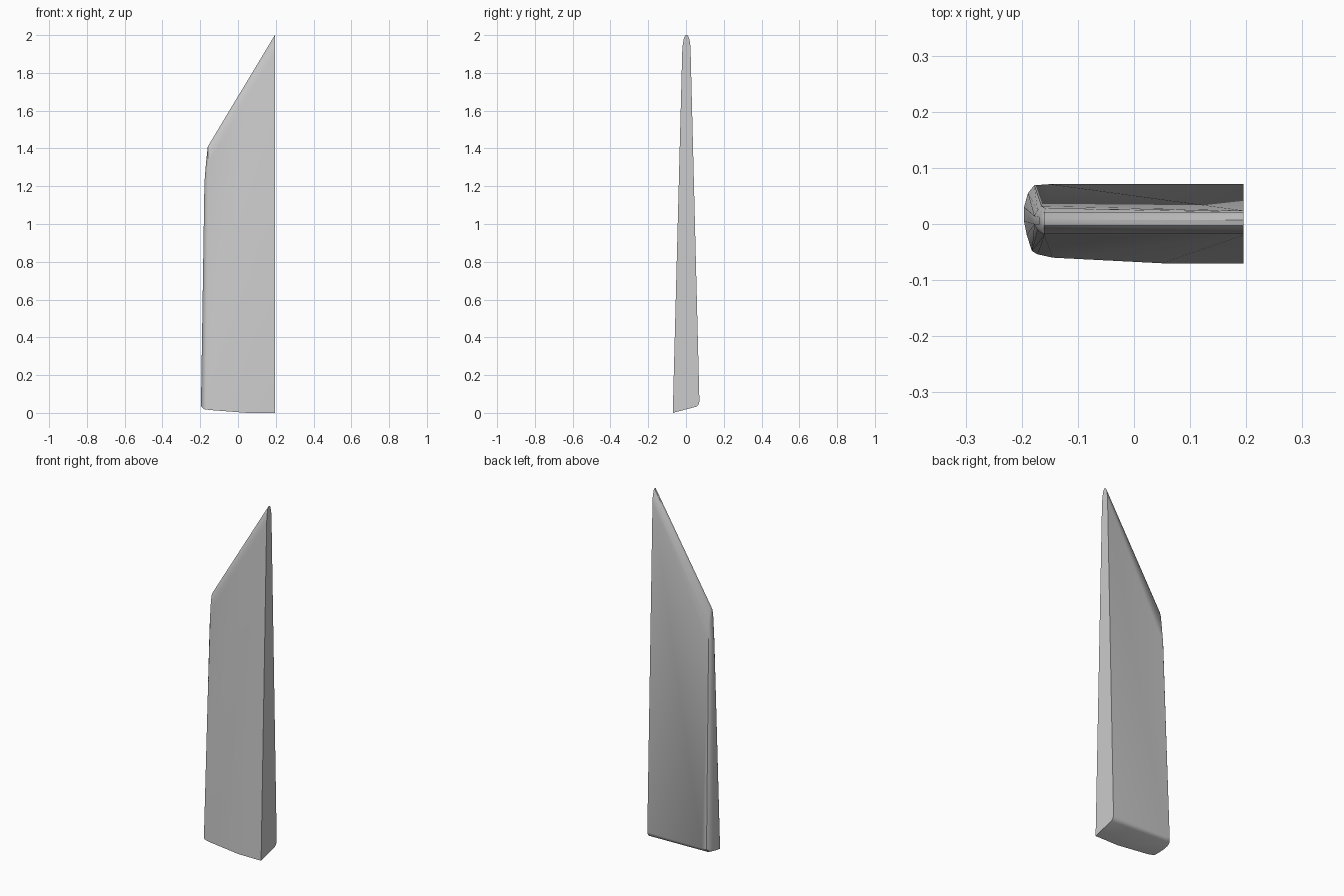
import bpy, bmesh

if "Cube" in bpy.data.objects:
    bpy.data.objects.remove(bpy.data.objects["Cube"])

# Flat right-hand end face: slanted foot, tapering to a rounded tip (y, z)
end_profile = [(-.07, 0), (.055, .033), (.066, .043), (.071, .06),
               (.024, 1.93), (.021, 1.965), (.014, 1.99), (.007, 2.0),
               (-.003, 2.0), (-.011, 1.985), (-.017, 1.95), (-.020, 1.91)]
points = [(.195, y, z) for y, z in end_profile]

# Rounded left edge at the foot
points += [(.05, -.07, 0), (-.145, -.06, .015), (-.172, -.054, .018),
           (-.182, -.048, .021), (-.191, -.02, .03), (-.196, .005, .036),
           (-.196, .03, .042), (-.189, .055, .048), (-.178, .069, .06),
           (-.15, .071, .06), (-.18, .055, .04)]

# Rounded left edge further up, and the corner where the sloping tip starts
def edge_ring(x, z, y0, y1, depth):
    mid = (y0 + y1) / 2
    half = (y1 - y0) / 2
    return [(x + depth * t * t, mid + half * t, z)
            for t in (-1, -.7, -.3, .3, .7, 1)]

points += edge_ring(-.179, 1.22, -.018, .032, .014)
points += edge_ring(-.170, 1.33, -.016, .028, .012)

# Corner follows the tip's rounded profile, shifted down the slope
points += [(-.160, y, z - .59) for y, z in end_profile[4:]]

bm = bmesh.new()
for p in points:
    bm.verts.new(p)
res = bmesh.ops.convex_hull(bm, input=bm.verts[:])
loose = [v for v in bm.verts if not v.link_faces]
bmesh.ops.delete(bm, geom=loose, context='VERTS')
bmesh.ops.dissolve_limit(bm, angle_limit=.01, verts=bm.verts[:], edges=bm.edges[:])
bmesh.ops.recalc_face_normals(bm, faces=bm.faces[:])

mesh = bpy.data.meshes.new("blade")
bm.to_mesh(mesh)
bm.free()
blade = bpy.data.objects.new("blade", mesh)
bpy.context.collection.objects.link(blade)
bpy.context.view_layer.objects.active = blade
blade.select_set(True)
bpy.ops.object.shade_smooth_by_angle(angle=.6)
